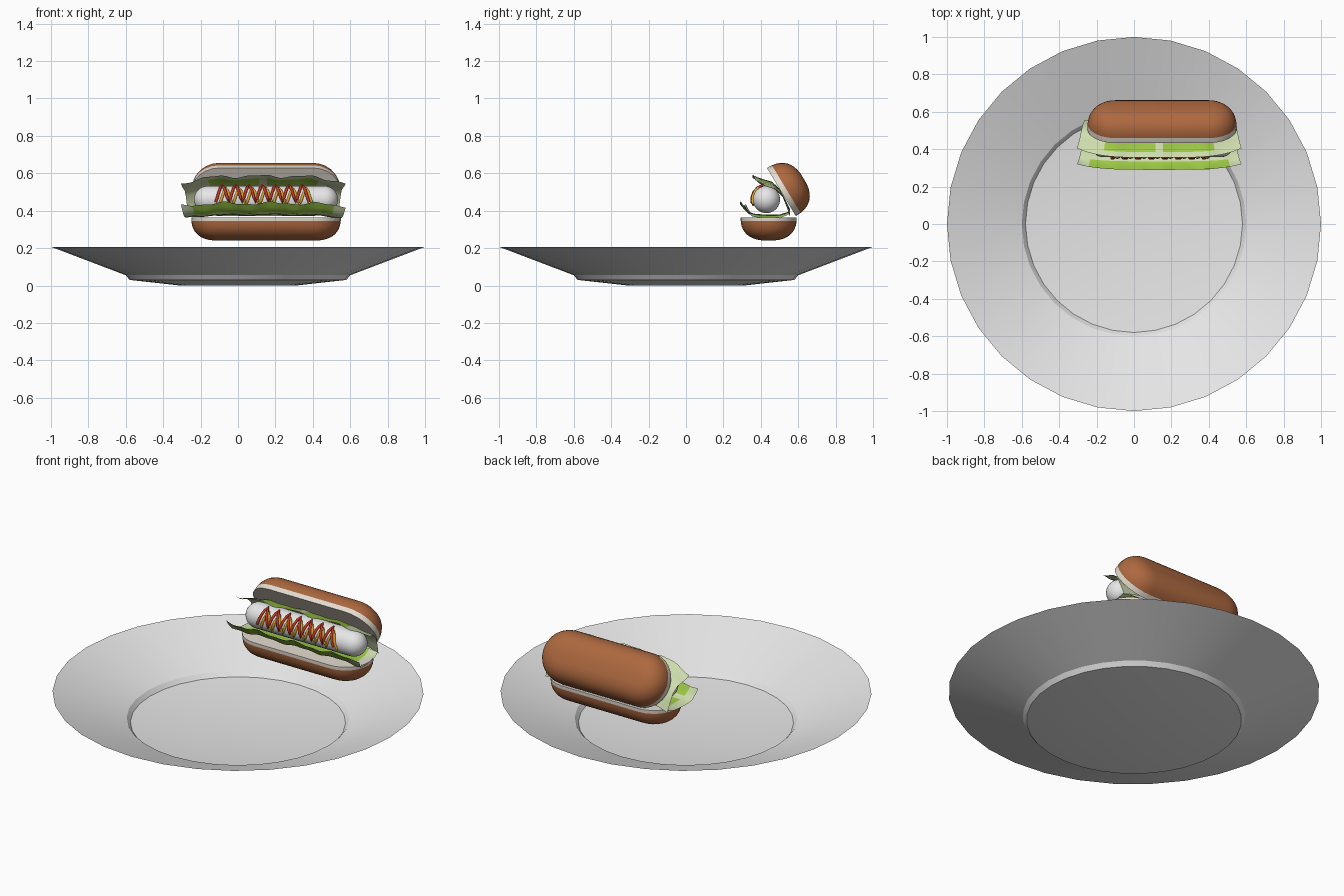
import bpy
import bmesh
import math
from mathutils import Matrix, Vector

if "Cube" in bpy.data.objects:
    bpy.data.objects.remove(bpy.data.objects["Cube"], do_unlink=True)


def material(name, r, g, b):
    m = bpy.data.materials.new(name)
    m.use_nodes = True
    m.diffuse_color = (r, g, b, 1)
    node = next(n for n in m.node_tree.nodes if n.type == 'BSDF_PRINCIPLED')
    node.inputs["Base Color"].default_value = (r, g, b, 1)
    node.inputs["Roughness"].default_value = 0.6
    return m


china = material("china white", 0.8, 0.8, 0.8)
crust = material("crust brown", 0.42, 0.14, 0.05)
crumb = material("crumb cream", 0.78, 0.72, 0.64)
skin = material("sausage white", 0.84, 0.84, 0.84)
leaf_green = material("leaf green", 0.33, 0.57, 0.06)
leaf_pale = material("leaf pale", 0.62, 0.72, 0.42)
red = material("sauce red", 0.55, 0.04, 0.015)
yellow = material("sauce yellow", 0.7, 0.36, 0.03)

MID_X = 0.15
SAUSAGE_Y, SAUSAGE_Z, SAUSAGE_R = 0.43, 0.46, 0.073


def smooth(ob, degrees):
    bpy.ops.object.select_all(action='DESELECT')
    ob.select_set(True)
    bpy.context.view_layer.objects.active = ob
    bpy.ops.object.shade_smooth_by_angle(angle=math.radians(degrees))


def finish(name, bm, mats, degrees=40, matrix=None, closed=True):
    if closed:
        bmesh.ops.recalc_face_normals(bm, faces=bm.faces)
    me = bpy.data.meshes.new(name)
    if matrix:
        bm.transform(matrix)
    bm.to_mesh(me)
    bm.free()
    for m in mats:
        me.materials.append(m)
    ob = bpy.data.objects.new(name, me)
    bpy.context.collection.objects.link(ob)
    smooth(ob, degrees)
    return ob


def lathe(profile, sides):
    """Spin (radius, height) points around z."""
    bm = bmesh.new()
    vs = [bm.verts.new((r, 0, h)) for r, h in profile]
    es = [bm.edges.new(pair) for pair in zip(vs, vs[1:])]
    bmesh.ops.spin(bm, geom=vs + es, cent=(0, 0, 0), axis=(0, 0, 1),
                   angle=math.tau, steps=sides, use_merge=True)
    bmesh.ops.remove_doubles(bm, verts=bm.verts, dist=0.0001)
    return bm


# Plate: one thin shell with a stepped well
bm = lathe([(0, 0), (0.31, 0), (0.58, 0.03), (0.6, 0.055), (1, 0.207)], 32)
bmesh.ops.recalc_face_normals(bm, faces=bm.faces)
if sum(f.normal.z for f in bm.faces) < 0:
    bmesh.ops.reverse_faces(bm, faces=bm.faces)
finish("plate", bm, [china], 22, closed=False)


def bun(name, height, rim, matrix):
    """Half bun: flat cut face at z = 0, domed below, crumb-coloured rim."""
    radius, spine, arc, levels, power = 0.15, 0.25, 12, 9, 0.8
    bm = bmesh.new()
    rings = []
    angles = [0, math.asin((rim / height) ** (1 / power))]
    angles += [angles[1] + (math.pi / 2 - angles[1]) * i / levels
               for i in range(1, levels)]
    for a in angles:
        r = radius * math.cos(a) ** power
        z = -height * math.sin(a) ** power
        ring = []
        for side in (1, -1):
            for k in range(arc + 1):
                t = -math.pi / 2 + math.pi * k / arc
                ring.append(bm.verts.new((side * (spine + r * math.cos(t)),
                                          side * r * math.sin(t), z)))
        rings.append(ring)
    n = len(rings[0])
    for level, (a, b) in enumerate(zip(rings, rings[1:])):
        for i in range(n):
            j = (i + 1) % n
            bm.faces.new((a[i], a[j], b[j], b[i])).material_index = int(level == 0)
    bm.faces.new(rings[0]).material_index = 1
    bm.faces.new(rings[-1])
    finish(name, bm, [crust, crumb], 50, matrix)


bun("lower_bun", 0.125, 0.02, Matrix.Translation((MID_X, 0.442, 0.365)))
bun("upper_bun", 0.14, 0.03, Matrix.Translation((MID_X, 0.51, 0.50))
    @ Matrix.Rotation(math.radians(121), 4, 'X'))

# Sausage: capsule lying along x
half, cap = 0.385, 8
quarter = [math.pi / 2 * i / cap for i in range(cap + 1)]
right_end = [(SAUSAGE_R * math.sin(a), half - SAUSAGE_R * (1 - math.cos(a)))
             for a in quarter]
profile = right_end + [(r, -h) for r, h in reversed(right_end)]
finish("sausage", lathe(profile, 24), [skin], 60,
       Matrix.Translation((MID_X, SAUSAGE_Y, SAUSAGE_Z))
       @ Matrix.Rotation(math.pi / 2, 4, 'Y'))


def leaf(name, section, droop, pull, phase, is_pale):
    """Ruffled sheet: section runs from the front edge to the back."""
    cols, length = 44, 0.44
    rows = len(section)
    bm = bmesh.new()
    grid = []
    for i in range(cols + 1):
        u = 2 * i / cols - 1
        end = abs(u) ** 4
        line = []
        for j, (y, z) in enumerate(section):
            loose = 1 - j / (rows - 1)
            wave = math.sin(u * 11 + phase) + 0.5 * math.sin(u * 23 + j)
            x = MID_X - 0.015 + u * (length - 0.04 * (1 - loose))
            line.append(bm.verts.new((x, y + pull * end * loose,
                                      z + 0.007 * wave * loose - droop * end)))
        grid.append(line)
    for i in range(cols):
        u = abs(2 * (i + 0.5) / cols - 1)
        for j in range(rows - 1):
            f = bm.faces.new((grid[i][j], grid[i + 1][j],
                              grid[i + 1][j + 1], grid[i][j + 1]))
            f.material_index = int(is_pale(u, j))
    finish(name, bm, [leaf_green, leaf_pale], 60, closed=False)


# Lettuce: one leaf under the sausage, one behind and above it
leaf("lower_leaf",
     [(0.29, 0.44), (0.31, 0.415), (0.335, 0.39), (0.37, 0.38),
      (0.43, 0.376), (0.5, 0.378), (0.55, 0.395)],
     0.015, 0.03, 0.5, lambda u, j: u > 0.88 or j == 2)
leaf("upper_leaf",
     [(0.355, 0.585), (0.385, 0.57), (0.42, 0.56), (0.46, 0.55),
      (0.5, 0.515), (0.53, 0.46), (0.555, 0.41)],
     0.04, 0.05, 2.0, lambda u, j: u > 0.7 or j == 0 or (u < 0.06 and j < 4))


def sauce(name, mat, shift, low, high, lift):
    """Zigzag bead wrapped over the front of the sausage."""
    cycles, steps = 7, 8
    curve = bpy.data.curves.new(name, 'CURVE')
    curve.dimensions = '3D'
    curve.bevel_depth = 0.0075
    curve.bevel_resolution = 2
    curve.use_fill_caps = True
    count = cycles * steps + 1
    line = curve.splines.new('POLY')
    line.points.add(count - 1)
    r = SAUSAGE_R + lift
    for i in range(count):
        t = i / (count - 1)
        zig = math.asin(0.97 * math.sin(math.tau * i / steps - math.pi / 2)) / (math.pi / 2)
        a = math.radians(low + (high - low) * (zig + 1) / 2)
        line.points[i].co = (-0.13 + shift + 0.5 * t,
                             SAUSAGE_Y - r * math.cos(a),
                             SAUSAGE_Z + r * math.sin(a), 1)
    ob = bpy.data.objects.new(name, curve)
    bpy.context.collection.objects.link(ob)
    curve.materials.append(mat)
    bpy.ops.object.select_all(action='DESELECT')
    ob.select_set(True)
    bpy.context.view_layer.objects.active = ob
    bpy.ops.object.convert(target='MESH')
    smooth(bpy.context.view_layer.objects.active, 60)


sauce("red_sauce", red, 0.01, -18, 80, 0.006)
sauce("yellow_sauce", yellow, 0.03, -28, 60, 0.002)
